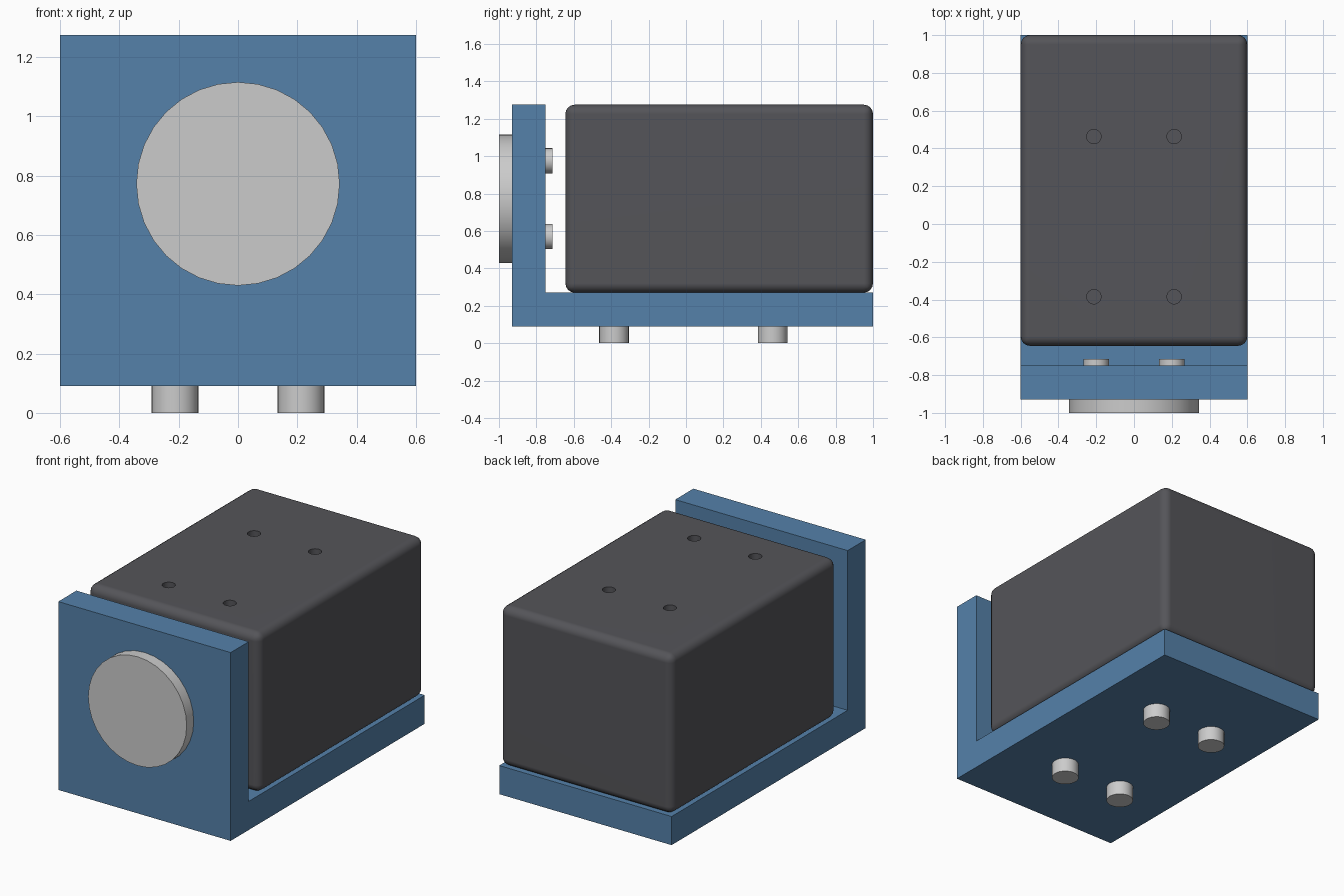
import bpy, bmesh
from math import pi, radians

if "Cube" in bpy.data.objects:
    bpy.data.objects.remove(bpy.data.objects["Cube"])


def material(name, rgb):
    m = bpy.data.materials.new(name)
    m.diffuse_color = (*rgb, 1)
    m.use_nodes = True
    m.node_tree.nodes["Principled BSDF"].inputs["Base Color"].default_value = m.diffuse_color
    return m


def finish(name, bm, mat=None):
    bmesh.ops.recalc_face_normals(bm, faces=bm.faces)
    me = bpy.data.meshes.new(name)
    bm.to_mesh(me)
    bm.free()
    ob = bpy.data.objects.new(name, me)
    bpy.context.collection.objects.link(ob)
    if mat:
        me.materials.append(mat)
    return ob


def smooth(ob):
    bpy.ops.object.select_all(action='DESELECT')
    ob.select_set(True)
    bpy.context.view_layer.objects.active = ob
    bpy.ops.object.shade_smooth_by_angle(angle=radians(30))


def cylinder(name, loc, r, depth, along_y=False, sides=32):
    bpy.ops.mesh.primitive_cylinder_add(
        vertices=sides, radius=r, depth=depth, location=loc,
        rotation=(pi / 2 if along_y else 0, 0, 0))
    ob = bpy.context.object
    ob.name = name
    return ob


blue = material("bracket_blue", (0.09, 0.22, 0.40))
dark = material("body_dark_grey", (0.09, 0.09, 0.10))

# L-shaped bracket: side profile extruded across x
profile = [(-0.93, 0.09), (1, 0.09), (1, 0.27), (-0.75, 0.27), (-0.75, 1.275), (-0.93, 1.275)]
bm = bmesh.new()
face = bm.faces.new([bm.verts.new((-0.6, y, z)) for y, z in profile])
ext = bmesh.ops.extrude_face_region(bm, geom=[face])
bmesh.ops.translate(bm, vec=(1.2, 0, 0),
                    verts=[g for g in ext["geom"] if isinstance(g, bmesh.types.BMVert)])
finish("l_bracket", bm, blue)

# Rounded body block
bm = bmesh.new()
bmesh.ops.create_cube(bm, size=1)
bmesh.ops.scale(bm, vec=(1.2, 1.645, 1.005), verts=bm.verts)
bmesh.ops.translate(bm, vec=(0, 0.1775, 0.7725), verts=bm.verts)
bmesh.ops.bevel(bm, geom=bm.edges[:], offset=0.05, segments=4, profile=0.5, affect='EDGES')
body = finish("body_block", bm, dark)

# Bolt grid: blind holes in the body top, feet under the base
cutters = []
for x in (-0.2125, 0.2125):
    for y in (-0.385, 0.463):
        cutters.append(cylinder("hole_cutter", (x, y, 1.275), 0.038, 0.2))
        smooth(cylinder("bolt_foot", (x, y, 0.05), 0.079, 0.1))
for c in cutters:
    mod = body.modifiers.new("hole", 'BOOLEAN')
    mod.operation = 'DIFFERENCE'
    mod.object = c
    mod.solver = 'EXACT'
    bpy.context.view_layer.objects.active = body
    bpy.ops.object.modifier_apply(modifier=mod.name)
    bpy.data.objects.remove(c)
body.data.materials.clear()
body.data.materials.append(dark)
body.data.polygons.foreach_set("material_index", [0] * len(body.data.polygons))
smooth(body)
wn = body.modifiers.new("flat_face_normals", 'WEIGHTED_NORMAL')
wn.keep_sharp = True

# Round front disc
smooth(cylinder("front_disc", (0, -0.96, 0.7725), 0.343, 0.08, True))

# Screw ends behind the upright plate
for x in (-0.2, 0.2):
    for z in (0.57, 0.975):
        smooth(cylinder("plate_screw", (x, -0.7375, z), 0.067, 0.045, True))
